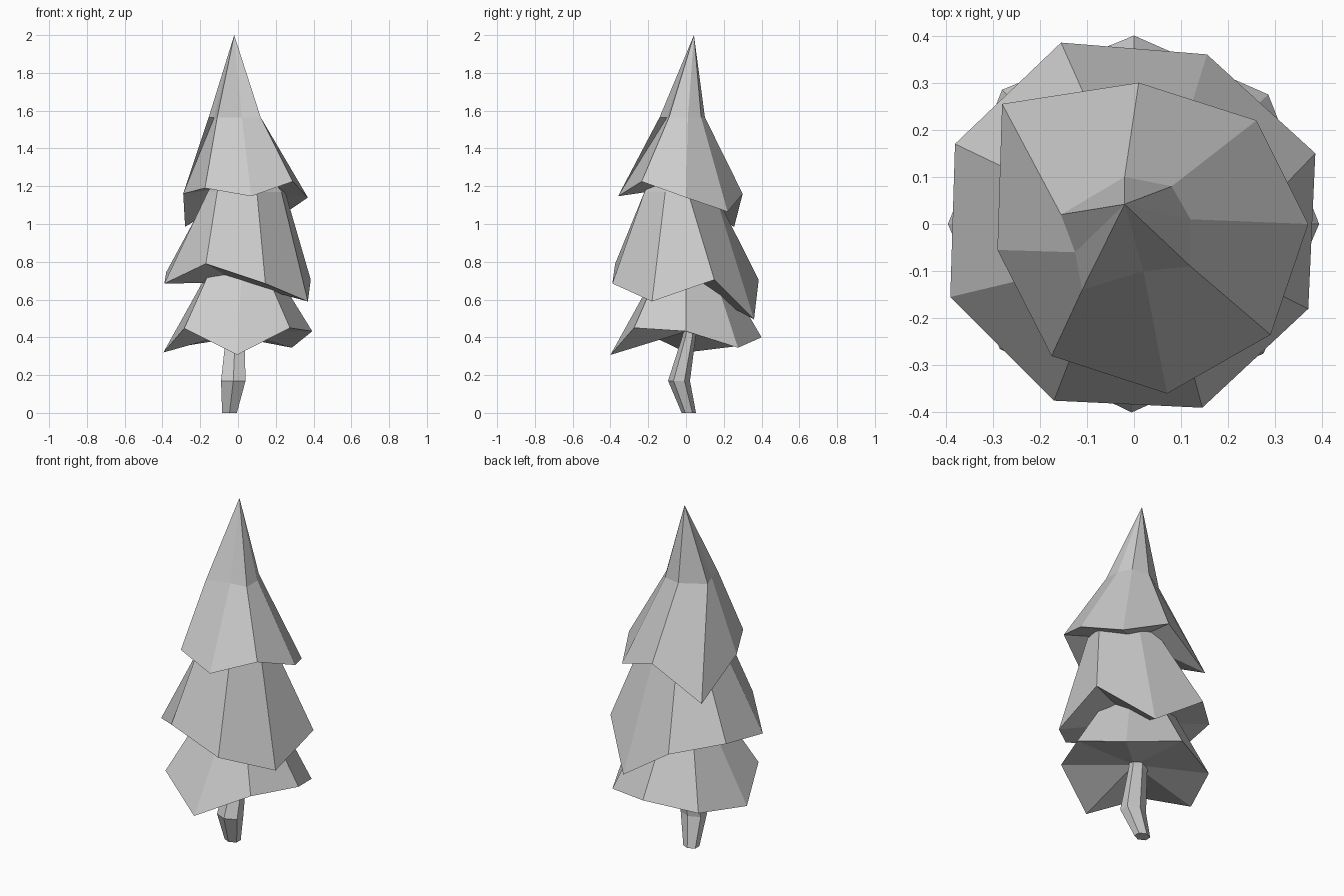
import bpy, bmesh
from math import cos, sin, pi

if "Cube" in bpy.data.objects:
    bpy.data.objects.remove(bpy.data.objects["Cube"])


def finish(name, bm):
    bmesh.ops.recalc_face_normals(bm, faces=bm.faces)
    mesh = bpy.data.meshes.new(name)
    bm.to_mesh(mesh)
    bm.free()
    obj = bpy.data.objects.new(name, mesh)
    bpy.context.collection.objects.link(obj)


def bridge(bm, a, b):
    n = len(a)
    for i in range(n):
        j = (i + 1) % n
        bm.faces.new((a[i], a[j], b[j], b[i]))


def fan(bm, ring, point):
    tip = bm.verts.new(point)
    for i in range(len(ring)):
        bm.faces.new((ring[i], ring[(i + 1) % len(ring)], tip))


def tier(name, rim, neck, neck_z, apex, under):
    """Eight-sided drooping skirt: ragged rim, neck ring, peak, hollow base."""
    bm = bmesh.new()
    low = [bm.verts.new(p) for p in rim]
    high = [bm.verts.new((x, y, neck_z)) for x, y in neck]
    bridge(bm, low, high)
    fan(bm, high, apex)
    fan(bm, low, under)
    finish(name, bm)


# Lower foliage
rim = [(0, .40, .40), (.285, .275, .345), (.393, 0, .432), (.275, -.275, .45),
       (-.005, -.40, .307), (-.285, -.265, .447), (-.395, 0, .32), (-.28, .285, .355)]
neck = [(0, .19), (.14, .14), (.19, 0), (.14, -.14),
        (.02, -.15), (-.145, -.13), (-.15, 0), (-.14, .14)]
tier("lower_foliage", rim, neck, .76, (0, 0, 1.1), (0, 0, .43))

# Middle foliage
rim = [(-.155, .385, .705), (.155, .36, .495), (.385, .15, .705), (.37, -.18, .59),
       (.145, -.39, .685), (-.17, -.375, .79), (-.39, -.155, .685), (-.38, .17, .745)]
neck = [(-.05, .15), (.09, .15), (.25, .01), (.23, -.11),
        (.10, -.22), (-.11, -.22), (-.16, -.10), (-.15, .06)]
tier("middle_foliage", rim, neck, 1.17, (0, 0, 1.5), (0, 0, .69))

# Top foliage, leaning slightly
rim = [(.01, .30, 1.16), (.26, .22, 1.065), (.37, 0, 1.14), (.29, -.235, 1.225),
       (.07, -.36, 1.147), (-.175, -.28, 1.19), (-.29, -.055, 1.16), (-.28, .255, .985)]
neck = [(-.02, .10), (.08, .08), (.12, .01), (.12, -.09),
        (.02, -.10), (-.11, -.14), (-.125, -.06), (-.155, .02)]
tier("top_foliage", rim, neck, 1.565, (-.02, .042, 2), (0, 0, 1.2))

# Crooked trunk: (x, y, z, x radius, y radius)
bm = bmesh.new()
rings = []
for cx, cy, z, rx, ry in [(-.045, .015, 0, .045, .038), (-.025, -.037, .17, .075, .058),
                          (-.015, .015, .40, .057, .036), (-.01, .03, .5, .05, .03)]:
    rings.append([bm.verts.new((cx + rx * cos((i + .5) * pi / 3),
                                cy + ry * sin((i + .5) * pi / 3), z))
                  for i in range(6)])
for a, b in zip(rings, rings[1:]):
    bridge(bm, a, b)
bm.faces.new(rings[0])
bm.faces.new(rings[-1])
finish("trunk", bm)
